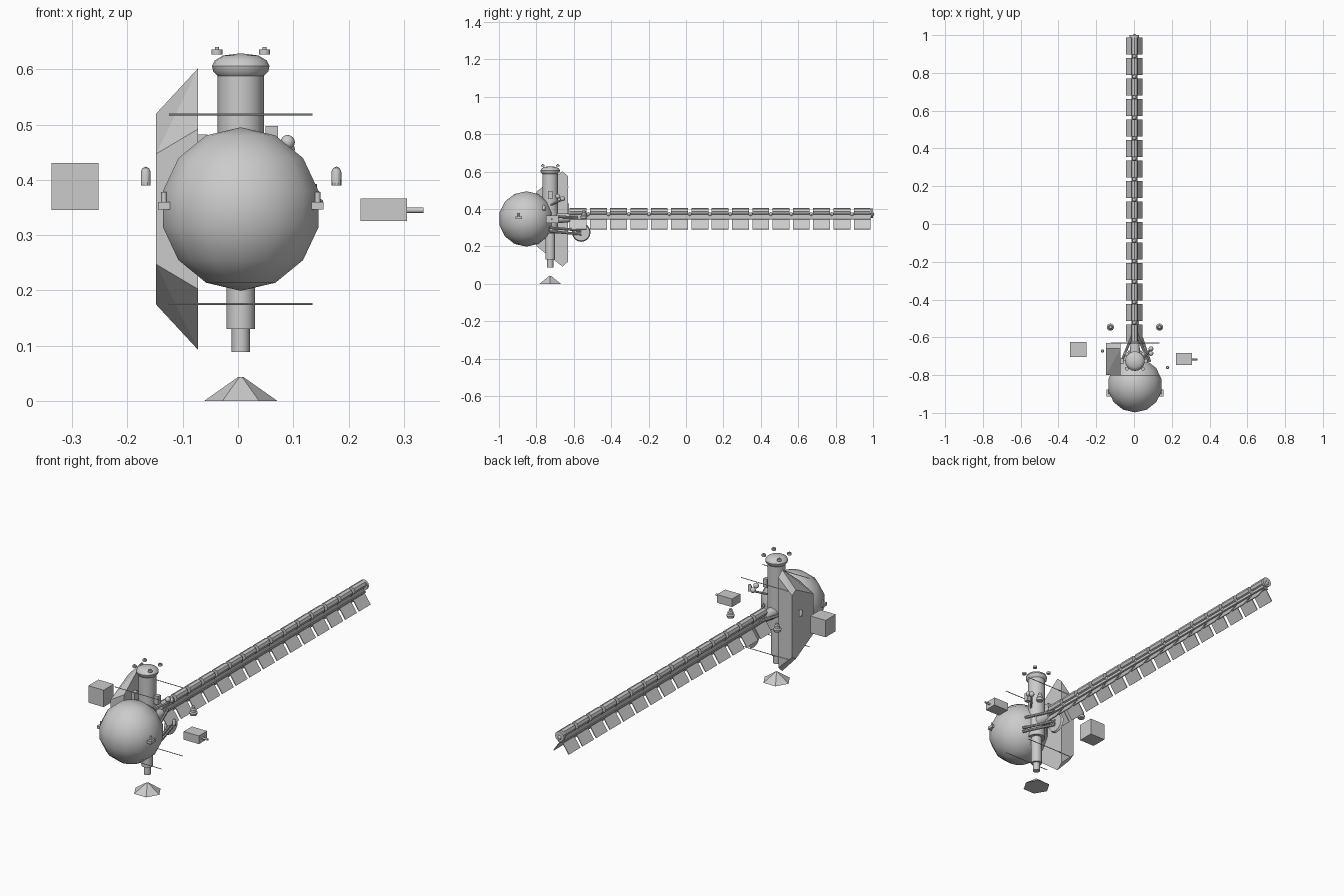
import bpy, bmesh, math
from mathutils import Vector

cube = bpy.data.objects.get("Cube")
if cube:
    bpy.data.objects.remove(cube, do_unlink=True)

grey = bpy.data.materials.new("hull_grey")
grey.use_nodes = True
grey.diffuse_color = (0.6, 0.6, 0.6, 1)
grey.node_tree.nodes["Principled BSDF"].inputs["Base Color"].default_value = (0.6, 0.6, 0.6, 1)


def finish(name, smooth=True):
    obj = bpy.context.object
    obj.name = name
    obj.data.materials.append(grey)
    if smooth:
        bpy.ops.object.shade_smooth_by_angle(angle=math.radians(35))
    return obj


def box(name, loc, size, rot=(0, 0, 0)):
    bpy.ops.mesh.primitive_cube_add(size=1, location=loc, rotation=rot)
    bpy.context.object.scale = size
    return finish(name, False)


def ball(name, loc, r, segs=12, rings=8):
    bpy.ops.mesh.primitive_uv_sphere_add(segments=segs, ring_count=rings, radius=r, location=loc)
    return finish(name)


def tube(name, a, b, r, r2=None, sides=12):
    a, b = Vector(a), Vector(b)
    d = b - a
    bpy.ops.mesh.primitive_cone_add(vertices=sides, radius1=r, radius2=r if r2 is None else r2,
                                    depth=d.length, location=(a + b) / 2)
    obj = bpy.context.object
    obj.rotation_mode = 'QUATERNION'
    obj.rotation_quaternion = d.to_track_quat('Z', 'Y')
    return finish(name, sides > 6)


def lathe(name, loc, profile, sides=16):
    bm = bmesh.new()
    verts = [bm.verts.new((r, 0, z)) for r, z in profile]
    edges = [bm.edges.new(p) for p in zip(verts, verts[1:])]
    bmesh.ops.spin(bm, geom=verts + edges, axis=(0, 0, 1), cent=(0, 0, 0),
                   angle=math.tau, steps=sides)
    bmesh.ops.remove_doubles(bm, verts=bm.verts, dist=1e-5)
    bmesh.ops.recalc_face_normals(bm, faces=bm.faces)
    add_mesh(name, bm, loc)
    return finish(name)


def add_mesh(name, bm, loc=(0, 0, 0)):
    mesh = bpy.data.meshes.new(name)
    bm.to_mesh(mesh)
    bm.free()
    obj = bpy.data.objects.new(name, mesh)
    obj.location = loc
    bpy.context.collection.objects.link(obj)
    bpy.ops.object.select_all(action='DESELECT')
    obj.select_set(True)
    bpy.context.view_layer.objects.active = obj


CX, CY, MID = 0.005, -0.726, 0.347

# Large front sphere
ball("main_sphere", (CX, -0.853, MID), 0.148, 14, 7)

# Vertical column with rounded cap and stepped lower end
lathe("column", (CX, CY, 0), [(0, 0.088), (0.0165, 0.088), (0.0165, 0.13), (0.026, 0.13),
                              (0.026, 0.27), (0.042, 0.27), (0.042, 0.6)])
lathe("column_cap", (CX, CY, 0), [(0, 0.588), (0.042, 0.588), (0.05, 0.596), (0.052, 0.606),
                                  (0.047, 0.616), (0.032, 0.625), (0, 0.629)])

# Detached six-sided cone below the column
tube("lower_cone", (CX, CY, 0), (CX, CY, 0.043), 0.066, 0.005, 6)
bpy.context.object.rotation_quaternion = (math.cos(math.pi / 12), 0, 0, math.sin(math.pi / 12))

# Four small nozzles above the cap
for sx in (-1, 1):
    for sy in (-1, 1):
        x, y = CX + sx * 0.043, CY + sy * 0.04
        tube("cap_nozzle", (x, y, 0.627), (x, y, 0.636), 0.01)
        tube("cap_nozzle_tip", (x, y, 0.636), (x, y, 0.64), 0.004)

# Side shield: a faceted solid, smaller on its outer face
bm = bmesh.new()
for x, front, ridge, back in ((-0.072, 0.145, 0.255, 0.227), (-0.148, 0.1, 0.173, 0.155)):
    for y, h in ((-0.8, front), (-0.66, ridge), (-0.63, back)):
        for s in (-1, 1):
            bm.verts.new((x, y, MID + s * h))
bmesh.ops.convex_hull(bm, input=bm.verts)
bmesh.ops.dissolve_limit(bm, angle_limit=0.03, verts=bm.verts, edges=bm.edges)
add_mesh("side_shield", bm)
finish("side_shield", False)

# Thin cross rods
for y in (-0.8, -0.63):
    for z in (0.175, 0.518):
        tube("cross_rod", (-0.125, y, z), (0.135, y, z), 0.002, sides=6)

# Detached cube and equipment box with nozzle
box("side_cube", (-0.295, -0.665, 0.388), (0.085, 0.08, 0.085))
box("equipment_box", (0.264, -0.715, 0.346), (0.084, 0.065, 0.041))
tube("equipment_nozzle", (0.306, -0.718, 0.345), (0.336, -0.718, 0.345), 0.005)

# Domed capsules beside the sphere
for x, y in ((-0.167, -0.672), (0.178, -0.76)):
    lathe("capsule", (x, y, 0), [(0, 0.39), (0.009, 0.39), (0.009, 0.414),
                                 (0.006, 0.421), (0, 0.424)], 10)

# Paired sphere fittings and rear pods
for s in (-1, 1):
    x = CX + s * 0.139
    box("sphere_fitting", (x, -0.895, 0.353), (0.022, 0.035, 0.014))
    tube("sphere_fitting_stub", (x, -0.895, 0.355), (x, -0.895, 0.378), 0.005)
    lathe("rear_pod", (CX + s * 0.13, -0.546, 0.37),
          [(0, -0.02), (0.016, -0.02), (0.019, -0.008), (0.013, -0.003),
           (0.013, 0.008), (0.008, 0.013), (0.008, 0.022), (0, 0.022)])

# Small column fittings
box("column_fitting", (0.061, CY, 0.476), (0.022, 0.022, 0.042))
box("column_fitting_right", (-0.065, CY, 0.462), (0.02, 0.03, 0.04))
for y, z in ((-0.66, 0.455), (-0.685, 0.468)):
    ball("sensor_ball", (0.09, y, z), 0.013)
tube("sensor_arm", (0.04, CY, 0.42), (0.09, -0.66, 0.45), 0.005, sides=8)

# Round dish on two slanted arms
tube("dish", (0.016, -0.56, 0.275), (0.026, -0.56, 0.275), 0.05, 0.045, 16)
for z in (0.272, 0.292):
    tube("dish_arm", (0.085, -0.73, z + 0.008), (0.026, -0.56, z - 0.006), 0.007, sides=8)

# Hub joining the sphere, column and boom
tube("boom_hub", (CX, -0.76, 0.352), (CX, -0.62, 0.352), 0.035, 0.022)
for s in (-1, 1):
    tube("boom_brace", (CX + s * 0.07, CY, 0.36), (CX + s * 0.01, -0.58, 0.355), 0.007, sides=8)

# Long boom: spine rails and an end disc
box("boom_spine", (CX - 0.003, 0.18, 0.357), (0.012, 1.62, 0.026))
for s in (-1, 1):
    tube("boom_rail", (0.002 + s * 0.012, -0.65, 0.348), (0.002 + s * 0.012, 0.99, 0.348),
         0.004, sides=8)
tube("boom_end", (0.002, 0.988, 0.378), (0.002, 1.0, 0.378), 0.025)

# Repeated boom bays: top tube and two sloping fins
slope = math.atan2(0.052, 0.036)
for i in range(15):
    y = 0.942 - i * 0.1085
    tube("boom_bay", (0.002, y - 0.045, 0.386), (0.002, y + 0.045, 0.386), 0.019, sides=8)
    ball("boom_joint", (0.002, y + 0.054, 0.372), 0.011, 8, 6)
    for s in (-1, 1):
        box("boom_fin", (0.002 + s * 0.024, y, 0.319), (0.064, 0.09, 0.004), (0, s * slope, 0))
